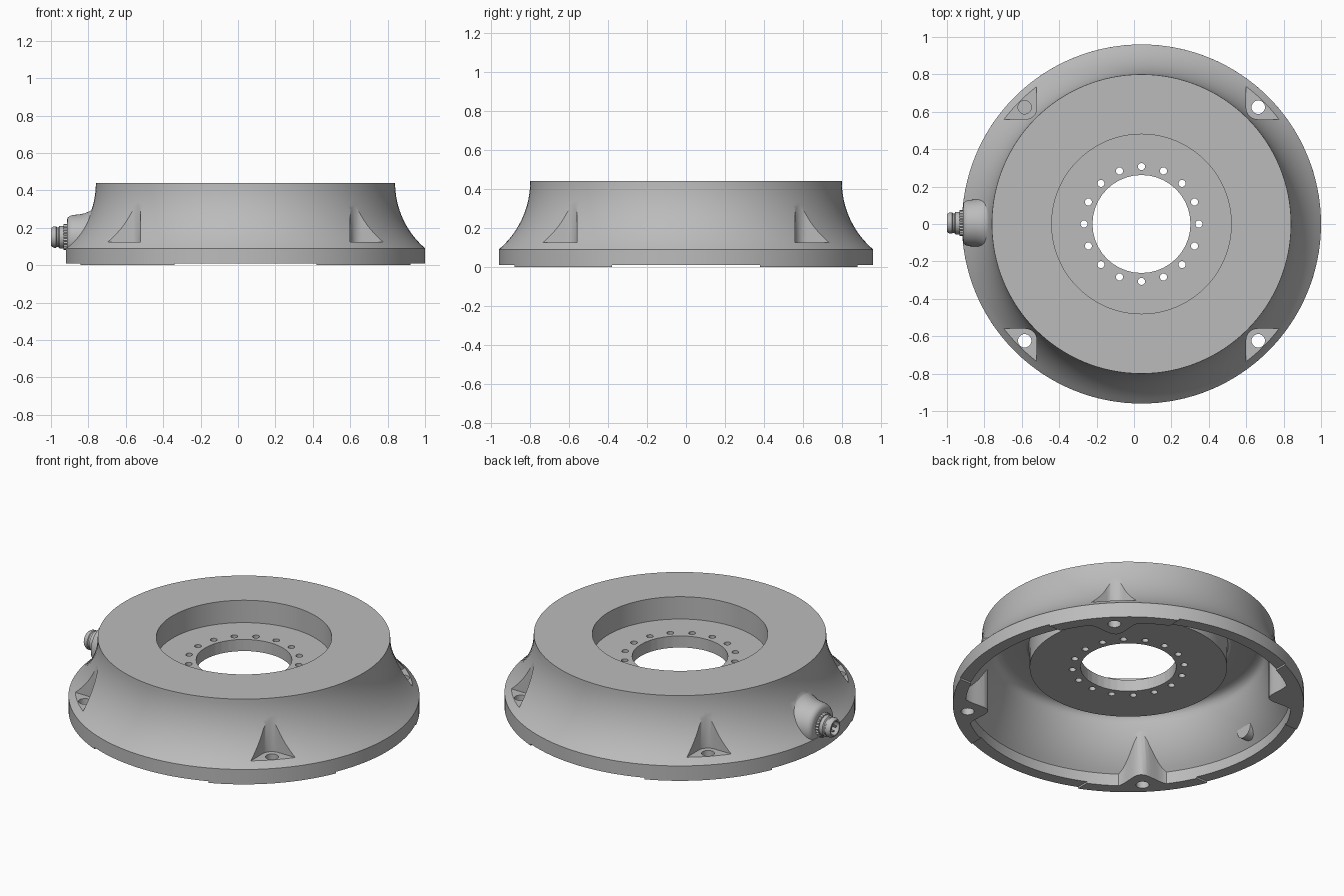
import bpy, bmesh, math
from math import sin, cos, pi
from mathutils import Matrix, Vector

if "Cube" in bpy.data.objects:
    bpy.data.objects.remove(bpy.data.objects["Cube"])

CX = 0.04                                  # axis of the round housing
ALONG_X = Matrix.Rotation(-pi / 2, 4, 'Y')  # lathe axis z -> -x


def material(name, value):
    m = bpy.data.materials.new(name)
    m.use_nodes = True
    color = (value, value, value, 1)
    m.diffuse_color = color
    m.node_tree.nodes["Principled BSDF"].inputs["Base Color"].default_value = color
    return m


GREY = material("cast grey", 0.5)


def finish(name, bm, matrix=Matrix()):
    bmesh.ops.remove_doubles(bm, verts=bm.verts, dist=1e-5)
    bmesh.ops.transform(bm, matrix=matrix, verts=bm.verts)
    bmesh.ops.recalc_face_normals(bm, faces=bm.faces)
    mesh = bpy.data.meshes.new(name)
    bm.to_mesh(mesh)
    bm.free()
    mesh.materials.append(GREY)
    obj = bpy.data.objects.new(name, mesh)
    bpy.context.collection.objects.link(obj)
    return obj


def lathe(name, profile, matrix, steps=96):
    """Spin a list of (radius, height) that starts and ends on the axis."""
    bm = bmesh.new()
    verts = [bm.verts.new((r, 0, z)) for r, z in profile]
    edges = [bm.edges.new(pair) for pair in zip(verts, verts[1:])]
    bmesh.ops.spin(bm, geom=verts + edges, axis=(0, 0, 1), cent=(0, 0, 0),
                   angle=2 * pi, steps=steps, use_duplicate=False)
    return finish(name, bm, matrix)


def prism(name, outline, z0, z1, matrix=Matrix()):
    bm = bmesh.new()
    face = bm.faces.new([bm.verts.new((x, y, z0)) for x, y in outline])
    grown = bmesh.ops.extrude_face_region(bm, geom=[face])
    bmesh.ops.translate(bm, vec=(0, 0, z1 - z0),
                        verts=[g for g in grown["geom"] if isinstance(g, bmesh.types.BMVert)])
    return finish(name, bm, matrix)


def circle(r, n):
    return [(r * cos(2 * pi * i / n), r * sin(2 * pi * i / n)) for i in range(n)]


def combine(target, tool, operation):
    mod = target.modifiers.new(tool.name, 'BOOLEAN')
    mod.operation, mod.solver, mod.object = operation, 'EXACT', tool
    bpy.context.view_layer.update()
    graph = bpy.context.evaluated_depsgraph_get()
    result = bpy.data.meshes.new_from_object(target.evaluated_get(graph))
    target.modifiers.clear()
    target.data = result
    bpy.data.objects.remove(tool)


def smooth(obj, angle=32):
    bpy.ops.object.select_all(action='DESELECT')
    obj.select_set(True)
    bpy.context.view_layer.objects.active = obj
    bpy.ops.object.shade_smooth_by_angle(angle=math.radians(angle))


def flank(radius, z_low, z_high, n=14):
    """Concave side wall: an arc that turns vertical at the top."""
    zs = [z_low + (z_high - z_low) * i / n for i in range(n + 1)]
    return [(1.263 - math.sqrt(radius ** 2 - (0.44 - z) ** 2), z) for z in zs]


def at(x, y, z=0):
    return Matrix.Translation((x, y, z))


CENTRE = at(CX, 0)
DIAGONALS = [CENTRE @ Matrix.Rotation(pi / 4 + k * pi / 2, 4, 'Z') for k in range(4)]
QUARTERS = [CENTRE @ Matrix.Rotation(k * pi / 2, 4, 'Z') for k in range(4)]

# Housing: flared outside with a recessed top
housing = lathe("housing", [(0, 0), (0.96, 0)] + flank(0.463, 0.09, 0.44)
                + [(0.48, 0.44), (0.48, 0.305), (0, 0.305)], CENTRE, 128)

# Rounded connector boss on the side
boss = lathe("connector_boss", [(0, 0.915), (0.095, 0.915), (0.108, 0.911), (0.118, 0.9),
                                (0.123, 0.885), (0.126, 0.85), (0.132, 0.82),
                                (0.145, 0.79), (0.17, 0.765), (0.17, 0.7), (0, 0.7)],
             at(0, 0.005, 0.145) @ ALONG_X, 48)
combine(housing, boss, 'UNION')

# Hollow underside, leaving the cup and four swollen bolt columns
cavity = lathe("cavity", [(0, -0.1), (0.89, -0.1)] + flank(0.523, 0.073, 0.34)
               + [(0.74, 0.36), (0.72, 0.375), (0.69, 0.38), (0.56, 0.38),
                  (0.545, 0.37), (0.54, 0.35), (0.54, 0.235), (0, 0.235)], CENTRE, 128)
for m in DIAGONALS:
    ts = [-0.25 + 0.5 * i / 28 for i in range(29)]
    swell = [(0.9 - 0.13 * math.exp(-(t / 0.095) ** 2), t) for t in ts]
    combine(cavity, prism("column", swell + [(1.1, 0.25), (1.1, -0.25)], -0.2, 0.5, m),
            'DIFFERENCE')
combine(housing, cavity, 'DIFFERENCE')

# Corner pockets with rounded inner edge, and their bolt holes
corner, rad = 0.56, 0.06
arc = [(corner + rad - rad * cos(a), corner + rad - rad * sin(a))
       for a in [pi / 2 * i / 8 for i in range(9)]]
for q, d in zip(QUARTERS, DIAGONALS):
    combine(housing, prism("pocket", arc + [(1.1, corner), (1.1, 1.1), (corner, 1.1)],
                           0.125, 0.6, q), 'DIFFERENCE')
    combine(housing, prism("bolt_hole", circle(0.036, 24), -0.1, 0.3, d @ at(0.883, 0)),
            'DIFFERENCE')
    # Shallow relief between the four foot pads
    relief = [(0.6, -0.38), (1.1, -0.38), (1.1, 0.38), (0.6, 0.38)]
    combine(housing, prism("relief", relief, -0.1, 0.01, q), 'DIFFERENCE')

# Centre bore and ring of small holes
combine(housing, prism("bore", circle(0.262, 40), 0.1, 0.4, CENTRE), 'DIFFERENCE')
for x, y in circle(0.307, 16):
    combine(housing, prism("small_hole", circle(0.019, 16), 0.1, 0.4, at(CX + x, y)),
            'DIFFERENCE')
smooth(housing)

# Connector: knurled ring, hollow barrel, key and pins
PLUG = at(0, 0.005, 0.15) @ ALONG_X
knurl = [(r * cos(pi * i / 24), r * sin(pi * i / 24))
         for i, r in enumerate([0.07, 0.064] * 24)]
prism("connector_ring", knurl, 0.905, 0.934, PLUG)
barrel = lathe("connector_barrel", [(0, 0.78), (0.055, 0.78), (0.055, 0.92), (0.06, 0.925),
                                    (0.06, 0.955), (0.052, 0.96), (0.052, 0.968),
                                    (0.057, 0.972), (0.057, 0.985), (0.048, 1.0),
                                    (0.04, 1.0), (0.04, 0.955), (0, 0.955)], PLUG, 32)
smooth(barrel)
prism("connector_key", [(0.032, -0.008), (0.042, -0.008), (0.042, 0.008), (0.032, 0.008)],
      0.95, 0.992, PLUG)
for i, (x, y) in enumerate(circle(0.02, 4)):
    smooth(prism(f"connector_pin_{i + 1}", circle(0.006, 10), 0.95, 0.99, PLUG @ at(x, y)))
